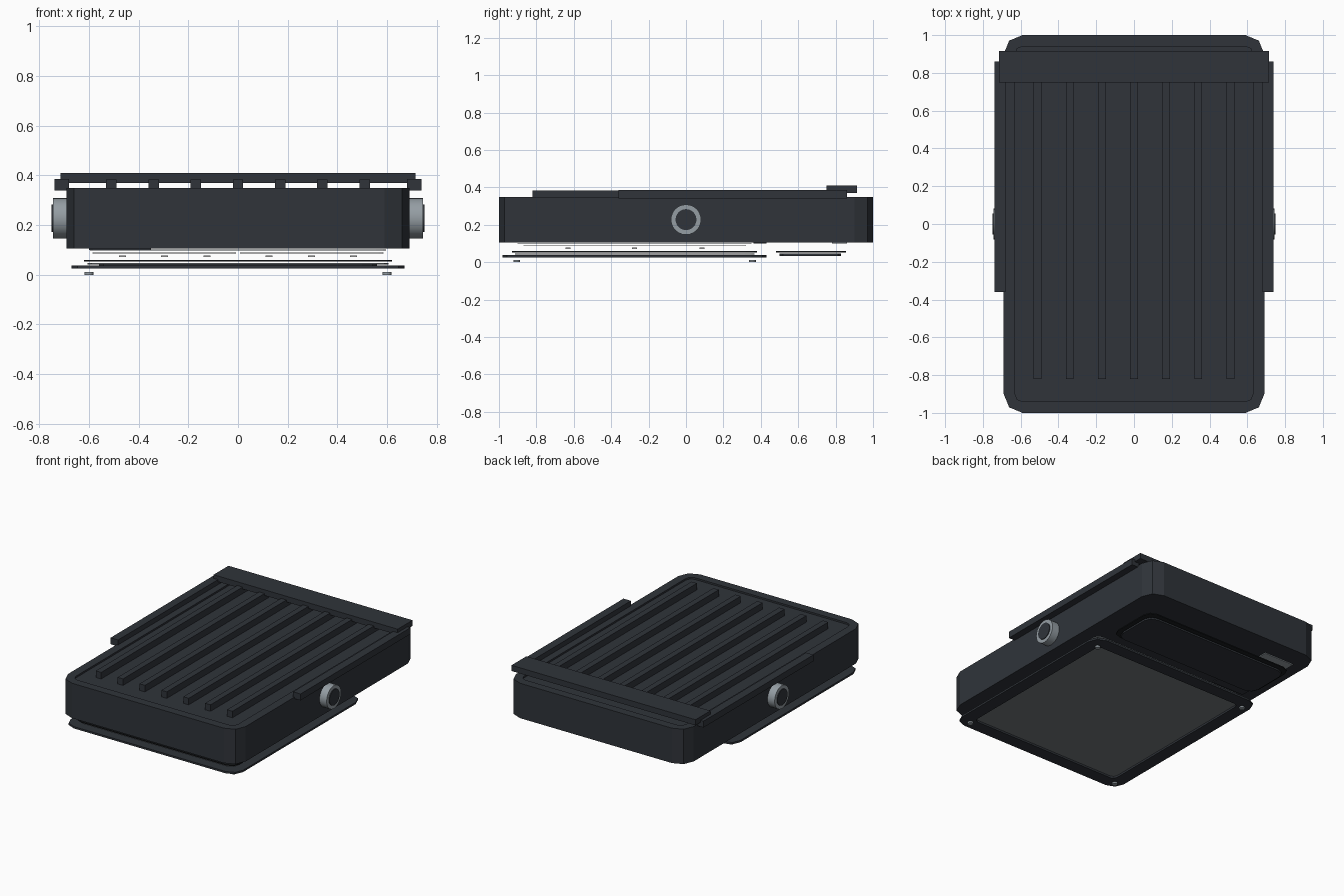
import bpy, math

if "Cube" in bpy.data.objects:
    bpy.data.objects.remove(bpy.data.objects["Cube"])


def material(name, rgb):
    m = bpy.data.materials.new(name)
    m.diffuse_color = (*rgb, 1)
    m.use_nodes = True
    m.node_tree.nodes["Principled BSDF"].inputs["Base Color"].default_value = m.diffuse_color
    return m


DARK = material("dark_housing", (0.029, 0.034, 0.042))
BLACK = material("black_seal", (0.010, 0.012, 0.014))
METAL = material("metal", (0.30, 0.34, 0.37))
GLASS = material("grey_glass", (0.17, 0.19, 0.20))
PALE = material("pale_board", (0.55, 0.56, 0.55))


def outline(x0, x1, y0, y1, r, seg):
    """Rounded rectangle, counter-clockwise."""
    pts = []
    corners = [(x1 - r, y1 - r), (x0 + r, y1 - r), (x0 + r, y0 + r), (x1 - r, y0 + r)]
    for q, (cx, cy) in enumerate(corners):
        for i in range(seg + 1):
            a = math.pi / 2 * (q + i / seg)
            pts.append((cx + r * math.cos(a), cy + r * math.sin(a)))
    return pts


def plate(name, x0, x1, y0, y1, z0, z1, mat, r=0.04, seg=2, rim=0):
    """Rounded slab, or an open frame when rim is given."""
    outer = outline(x0, x1, y0, y1, r, seg)
    n = len(outer)
    loops = [(outer, z0), (outer, z1)]
    if rim:
        inner = outline(x0 + rim, x1 - rim, y0 + rim, y1 - rim, max(r - rim, 0.03), seg)
        loops += [(inner, z1), (inner, z0)]
    verts = [(x, y, z) for pts, z in loops for x, y in pts]
    bands = [(0, 1), (1, 2), (2, 3), (3, 0)] if rim else [(0, 1)]
    faces = [(a * n + i, a * n + (i + 1) % n, b * n + (i + 1) % n, b * n + i)
             for a, b in bands for i in range(n)]
    if not rim:
        faces += [tuple(reversed(range(n))), tuple(range(n, 2 * n))]
    me = bpy.data.meshes.new(name)
    me.from_pydata(verts, [], faces)
    me.materials.append(mat)
    ob = bpy.data.objects.new(name, me)
    bpy.context.collection.objects.link(ob)
    return ob


def box(name, x0, x1, y0, y1, z0, z1, mat):
    bpy.ops.mesh.primitive_cube_add(size=1, location=((x0 + x1) / 2, (y0 + y1) / 2, (z0 + z1) / 2))
    ob = bpy.context.object
    ob.name = name
    ob.scale = (x1 - x0, y1 - y0, z1 - z0)
    ob.data.materials.append(mat)


def cylinder(name, loc, r, depth, mat, sideways=False, sides=24):
    bpy.ops.mesh.primitive_cylinder_add(vertices=sides, radius=r, depth=depth, location=loc,
                                        rotation=(0, math.pi / 2 if sideways else 0, 0))
    ob = bpy.context.object
    ob.name = name
    ob.data.materials.append(mat)
    bpy.ops.object.shade_smooth_by_angle()


# Housing with a shallow rim around its top
plate("housing", -0.69, 0.69, -1, 1, 0.105, 0.338, DARK, r=0.1)
plate("housing_top_rim", -0.69, 0.69, -1, 1, 0.338, 0.35, DARK, r=0.1, rim=0.06)

# Cooling ribs
for i in range(-3, 4):
    box("cooling_rib", i * 0.17 - 0.021, i * 0.17 + 0.021, -0.82, 0.82, 0.336, 0.384, DARK)

# Rear bar, side rails and pivot knobs
box("rear_bar", -0.715, 0.715, 0.75, 0.915, 0.37, 0.41, DARK)
for s in (-1, 1):
    a, b = sorted((s * 0.68, s * 0.738))
    box("side_rail", a, b, -0.36, 0.86, 0.34, 0.385, DARK)
    cylinder("pivot_knob", (s * 0.713, 0, 0.228), 0.081, 0.064, METAL, True)
    cylinder("pivot_cap", (s * 0.72, 0, 0.228), 0.056, 0.06, DARK, True)

# Lamp layers hanging below, from the top down
plate("backing_plate", -0.595, 0.595, -0.90, 0.35, 0.097, 0.101, METAL)
for s in (-1, 1):
    a, b = sorted((s * 0.008, s * 0.585))
    plate("light_board", a, b, -0.87, 0.32, 0.086, 0.090, PALE, r=0.02)
    for k in range(3):
        for y in (-0.63, -0.275, 0.085):
            x = s * 0.295 + (k - 1) * 0.17
            box("light_chip", x - 0.014, x + 0.014, y - 0.013, y + 0.013, 0.071, 0.078, PALE)
plate("lens_seal", -0.62, 0.62, -0.93, 0.38, 0.053, 0.060, BLACK, r=0.06, rim=0.05)
plate("lens_glass", -0.605, 0.605, -0.915, 0.365, 0.042, 0.047, GLASS, r=0.05)
plate("lens_frame", -0.67, 0.67, -0.98, 0.43, 0.025, 0.038, DARK, r=0.08, rim=0.09)
for x in (-0.6, 0.6):
    for y in (-0.905, 0.355):
        cylinder("frame_screw", (x, y, 0.006), 0.018, 0.012, METAL, sides=16)

# Battery bay cover and contacts behind it
plate("cover_seal", -0.585, 0.585, 0.48, 0.855, 0.053, 0.060, BLACK, r=0.06, rim=0.05)
plate("bay_cover", -0.56, 0.56, 0.50, 0.83, 0.034, 0.046, DARK, r=0.06)
box("bay_contact_rear", -0.60, -0.37, 0.78, 0.86, 0.099, 0.106, METAL)
box("bay_contact_front", -0.60, -0.35, 0.36, 0.43, 0.099, 0.106, DARK)
